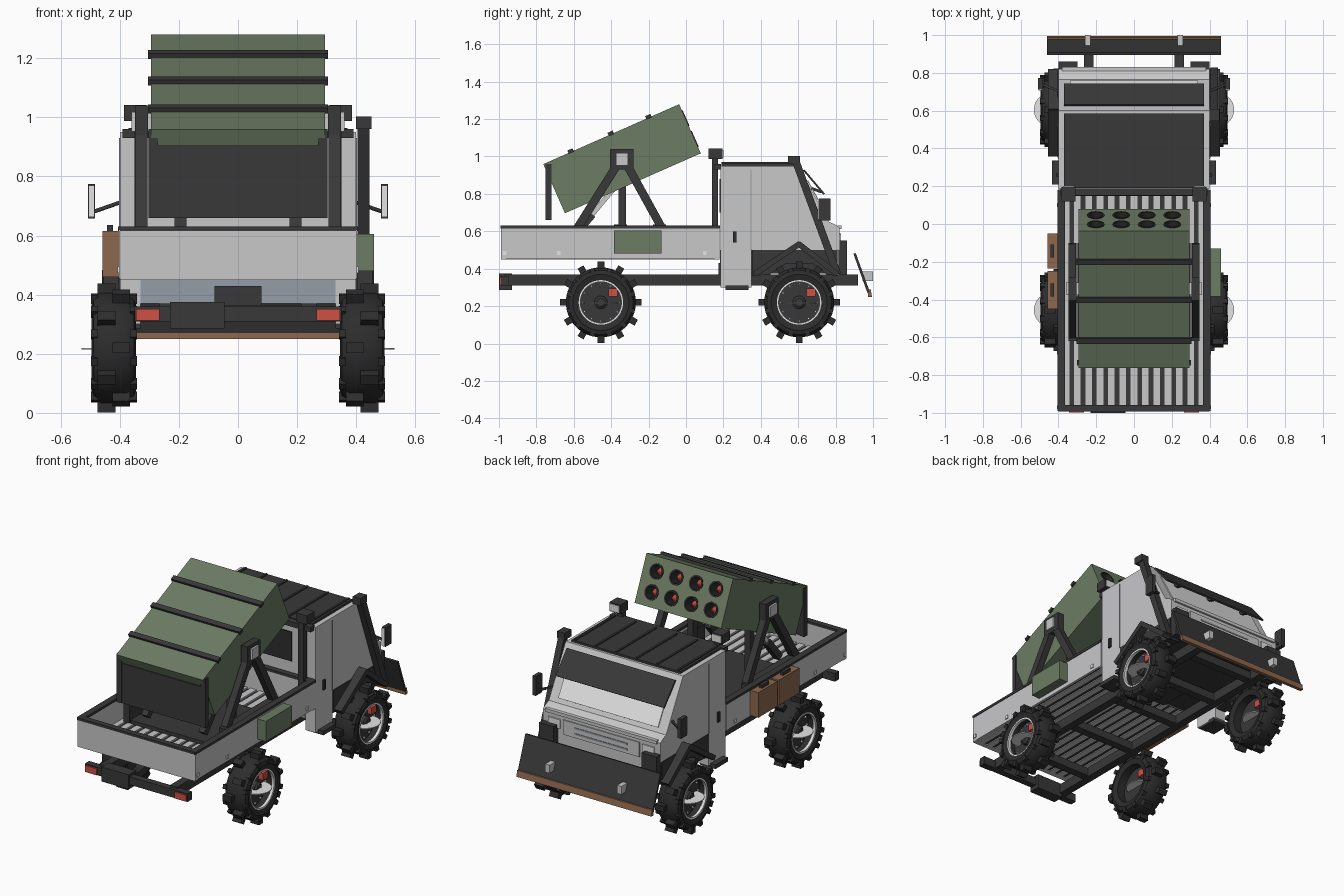
import bpy, bmesh, math
from mathutils import Matrix, Vector

if "Cube" in bpy.data.objects:
    bpy.data.objects.remove(bpy.data.objects["Cube"])

def mat(name, r, g, b):
    m = bpy.data.materials.new(name)
    m.diffuse_color = (r, g, b, 1)
    m.use_nodes = True
    m.node_tree.nodes["Principled BSDF"].inputs["Base Color"].default_value = m.diffuse_color
    return m

LIGHT = mat("light grey paint", .58, .58, .59)
DARK = mat("dark steel", .04, .04, .04)
BLACK = mat("black rubber", .026, .026, .027)
GREEN = mat("olive green", .15, .2, .125)
BROWN = mat("rust brown", .27, .14, .075)
RED = mat("signal red", .62, .08, .06)
GLASS = mat("blue grey", .3, .34, .38)
WHITE = mat("pale metal", .78, .78, .78)

def finish(name, bm, m, M=None, smooth=False):
    bmesh.ops.recalc_face_normals(bm, faces=bm.faces)
    me = bpy.data.meshes.new(name)
    bm.to_mesh(me)
    bm.free()
    me.materials.append(m)
    o = bpy.data.objects.new(name, me)
    bpy.context.collection.objects.link(o)
    if M:
        o.matrix_world = M
    if smooth:
        bpy.ops.object.select_all(action='DESELECT')
        o.select_set(True)
        bpy.context.view_layer.objects.active = o
        bpy.ops.object.shade_smooth_by_angle(angle=math.radians(35))
    return o

def cube(bm, size, M):
    bmesh.ops.create_cube(bm, matrix=M @ Matrix.Diagonal((*size, 1)))

def box(name, x, y, z, m, M=None):
    """Box from (min, max) ranges."""
    bm = bmesh.new()
    c = [(a[0] + a[1]) / 2 for a in (x, y, z)]
    cube(bm, [a[1] - a[0] for a in (x, y, z)], Matrix.Translation(c))
    return finish(name, bm, m, M)

def pair(name, x, y, z, m):
    box(name + "_right", x, y, z, m)
    box(name + "_left", (-x[1], -x[0]), y, z, m)

def beam(name, p, q, w, h, m):
    p, q = Vector(p), Vector(q)
    M = Matrix.Translation((p + q) / 2) @ (q - p).to_track_quat('Y', 'Z').to_matrix().to_4x4()
    bm = bmesh.new()
    cube(bm, (w, (q - p).length, h), M)
    return finish(name, bm, m)

def prism(name, pts, x0, x1, m):
    """Extrude a (y, z) profile along x."""
    bm = bmesh.new()
    f = bm.faces.new([bm.verts.new((x0, y, z)) for y, z in pts])
    r = bmesh.ops.extrude_face_region(bm, geom=[f])
    bmesh.ops.translate(bm, vec=(x1 - x0, 0, 0),
                        verts=[v for v in r['geom'] if isinstance(v, bmesh.types.BMVert)])
    return finish(name, bm, m)

def lathe(name, prof, m, M, n=40, closed=True):
    """Spin an (r, x) profile around the x axis."""
    bm = bmesh.new()
    rings = [[bm.verts.new((x, r * math.cos(i * math.tau / n), r * math.sin(i * math.tau / n)))
              for i in range(n)] for r, x in prof]
    for k in range(len(prof) if closed else len(prof) - 1):
        a, b = rings[k], rings[(k + 1) % len(prof)]
        for i in range(n):
            j = (i + 1) % n
            bm.faces.new((a[i], a[j], b[j], b[i]))
    if not closed:
        bm.faces.new(rings[0])
        bm.faces.new(rings[-1])
    return finish(name, bm, m, M, True)

# Wheels
TIRE = [(.118, -.065), (.15, -.075), (.172, -.068), (.187, -.045),
        (.187, .045), (.172, .068), (.15, .075), (.118, .065)]
for s in (1, -1):
    for label, wy in (("rear", -.455), ("front", .605)):
        tag = label + ("_right" if s > 0 else "_left")
        M = Matrix.Translation((s * .42, wy, .22))
        side = lambda p: [(r, s * x) for r, x in p]
        lathe("tire_" + tag, side(TIRE), BLACK, M, 48)
        lathe("rim_ring_" + tag, side([(.11, .05), (.119, .05), (.119, .068), (.11, .068)]), WHITE, M)
        lathe("wheel_dish_" + tag, side([(.118, -.012), (.118, .012)]), DARK, M, closed=False)
        lathe("hub_" + tag, side([(.035, 0), (.035, .035), (.022, .045)]), DARK, M, 16, False)
        knobs, bolts = bmesh.new(), bmesh.new()
        for i in range(12):
            R = Matrix.Rotation(i * math.tau / 12, 4, 'X')
            off = s * (.025 if i % 2 == 0 else -.025)
            cube(knobs, (.06, .036, .038), R @ Matrix.Translation((off, 0, .199)))
            for e in (-.066, .066):
                cube(knobs, (.024, .026, .03), R @ Matrix.Rotation(.26, 4, 'X') @ Matrix.Translation((e, 0, .172)))
            cube(bolts, (.012, .009, .009), R @ Matrix.Translation((s * .016, 0, .1)))
        finish("tread_knobs_" + tag, knobs, BLACK, M)
        finish("wheel_bolts_" + tag, bolts, WHITE, M)
        box("brake_caliper_" + tag, (-.02, .04), (.04, .088), (.032, .075), RED, M)
        lathe("hub_disc_" + tag, [(.09, -.003), (.09, .003)], WHITE,
              Matrix.Translation((s * .44, wy, .217)) @ Matrix.Rotation(math.pi / 2, 4, 'Y'), 32, False)

# Chassis
pair("chassis_rail", (.215, .265), (-.97, .92), (.31, .37), DARK)
for i, y in enumerate((-.7, -.3, .1, .45, .78)):
    box(f"cross_member_{i}", (-.24, .24), (y - .025, y + .025), (.315, .365), DARK)
box("rear_bumper", (-.35, .35), (-.99, -.95), (.31, .36), DARK)
box("tow_block", (-.23, -.045), (-1, -.93), (.285, .375), DARK)
pair("tail_light", (.265, .345), (-.997, -.985), (.312, .352), RED)

# Cargo bed
box("bed_base", (-.39, .39), (-.98, .17), (.455, .468), DARK)
for i in range(13):
    x = -.36 + i * .06
    box(f"bed_plank_{i}", (x - .02, x + .02), (-.97, .165), (.45, .478), LIGHT)
pair("bed_side", (.372, .402), (-.99, .18), (.455, .618), LIGHT)
pair("bed_side_rim", (.366, .406), (-.99, .18), (.615, .63), DARK)
for n, y in (("tailgate", -.99), ("headboard", .15)):
    box(n, (-.4, .4), (y, y + .03), (.45, .618), LIGHT)
    box(n + "_rim", (-.4, .4), (y - .003, y + .033), (.615, .63), DARK)
for i, y in enumerate((-.97, -.68, .1)):
    pair(f"bed_latch_{i}", (.4, .408), (y - .01, y + .01), (.473, .495), WHITE)

# Storage boxes
box("side_locker", (.4, .46), (-.385, -.13), (.48, .605), GREEN)
for i, (a, b) in enumerate(((-.235, -.05), (-.45, -.25))):
    box(f"crate_{i}", (-.458, -.403), (a, b), (.46, .615), BROWN)
    box(f"crate_handle_{i}", (-.443, -.423), ((a + b) / 2 - .035, (a + b) / 2 + .035), (.612, .635), DARK)

# Cab shell
prism("cab", [(.185, .5), (.185, .95), (.6, .95), (.765, .65), (.8, .635), (.82, .62), (.82, .5)], -.4, .4, LIGHT)
pair("cab_rear_corner", (.33, .4), (.185, .35), (.3, .5), LIGHT)
box("cab_core", (-.335, .335), (.19, .81), (.375, .5), DARK)
box("cab_nose_lower", (-.33, .33), (.8, .82), (.4, .51), LIGHT)
box("cab_lower_back", (-.33, .33), (.183, .19), (.37, .5), GLASS)
box("gearbox", (-.08, .08), (.175, .4), (.365, .43), DARK)
box("roof_panel", (-.37, .37), (.19, .585), (.95, .963), DARK)
for i, x in enumerate((-.35, -.21, -.07, .07, .21, .35)):
    box(f"roof_rib_{i}", (x - .006, x + .006), (.19, .58), (.96, .97), DARK)
box("rear_window", (-.24, .24), (.178, .186), (.7, .88), BLACK)
prism("windshield", [(.648, .869), (.755, .675), (.76, .678), (.653, .872)], -.34, .34, WHITE)
prism("windshield_visor", [(.625, .925), (.735, .795), (.743, .801), (.633, .931)], -.37, .37, DARK)
for i, x in enumerate((-.25, 0, .25)):
    beam(f"visor_bracket_{i}", (x, .67, .83), (x, .725, .81), .02, .015, DARK)
box("nose_ledge", (-.38, .38), (.81, .832), (.612, .632), LIGHT)
box("grille_panel", (-.26, .26), (.815, .827), (.5, .59), LIGHT)
for i, z in enumerate((.525, .56)):
    box(f"grille_slot_{i}", (-.18, .18), (.82, .83), (z - .005, z + .005), GLASS)
pair("headlight", (.28, .36), (.815, .828), (.53, .585), WHITE)
pair("nose_guard", (.3, .4), (.815, .86), (.37, .55), DARK)
pair("door_handle", (.398, .41), (.25, .27), (.54, .6), BLACK)
pair("door_seam", (.398, .403), (.345, .35), (.5, .93), GLASS)
pair("side_step", (.33, .435), (.21, .335), (.285, .31), DARK)

for s, t in ((1, "right"), (-1, "left")):
    # Fender braces over front wheels
    sx = sorted((s * .335, s * .404))
    prism("wheel_well_" + t, [(.352, .36), (.352, .5), (.81, .5), (.81, .36), (.75, .37), (.68, .425), (.53, .425), (.45, .37)],
          sx[0], sx[1], DARK)
    beam("fender_rear_" + t, (s * .42, .365, .37), (s * .42, .61, .535), .07, .03, DARK)
    beam("fender_front_" + t, (s * .42, .6, .535), (s * .42, .81, .37), .07, .03, DARK)
    # Mirrors
    box("mirror_" + t, *[sorted((s * .483, s * .507)), (.712, .772), (.657, .775)], DARK)
    box("mirror_glass_" + t, sorted((s * .485, s * .505)), (.706, .713), (.662, .77), WHITE)
    beam("mirror_arm_" + t, (s * .39, .7, .715), (s * .49, .74, .65 + .03), .012, .012, DARK)
    # Roll bar with work lamps
    box("roll_post_" + t, sorted((s * .312, s * .35)), (.14, .172), (.47, .99), DARK)
    box("work_lamp_" + t, sorted((s * .31, s * .385)), (.12, .195), (.987, 1.042), DARK)
    box("work_lamp_face_" + t, sorted((s * .318, s * .377)), (.194, .2), (.994, 1.035), WHITE)
    # Launcher stand
    x = s * .327
    beam("stand_leg_rear_" + t, (x, -.34, 1.0), (x, -.585, .61), .04, .045, DARK)
    beam("stand_leg_front_" + t, (x, -.34, 1.0), (x, -.125, .61), .04, .045, DARK)
    pair_x = sorted((s * .305, s * .348))
    box("stand_head_" + t, pair_x, (-.405, -.28), (.93, 1.04), DARK)
    box("pivot_" + t, sorted((s * .29, s * .36)), (-.375, -.31), (.952, 1.018), LIGHT)
    box("stand_foot_" + t, pair_x, (-.62, -.1), (.475, .615), DARK)
    box("column_" + t, sorted((s * .175, s * .215)), (-.36, -.32), (.47, .86), DARK)
    beam("actuator_body_" + t, (s * .195, -.62, .55), (s * .195, -.5, .69), .04, .04, DARK)
    beam("actuator_rod_" + t, (s * .195, -.56, .62), (s * .195, -.36, .86), .026, .026, LIGHT)
    box("shield_post_" + t, sorted((s * .27, s * .302)), (-.75, -.72), (.66, .96), DARK)
box("roll_crossbar", (-.39, .39), (.15, .188), (.93, .96), DARK)
box("stand_base", (-.3, .3), (-.62, -.1), (.475, .5), DARK)

# Snorkel on the right side
beam("snorkel_pipe", (.425, .585, .98), (.425, .81, .37), .04, .04, DARK)
box("snorkel_head", (.4, .452), (.545, .61), (.96, 1.003), DARK)

# Plow
prism("plow_blade", [(.895, .48), (.97, .27), (.983, .275), (.908, .483)], -.46, .46, DARK)
prism("plow_edge", [(.972, .25), (.994, .25), (.988, .288), (.972, .288)], -.46, .46, BROWN)
pair("plow_lug", (.23, .26), (.945, 1.0), (.335, .385), LIGHT)

# Rocket launcher, tilted
L = Matrix.Translation((-.342, 0, 0)).to_4x4()
L = Matrix.Translation((0, -.342, .988)) @ Matrix.Rotation(math.radians(23.8), 4, 'X')
pod = box("launcher_box", (-.295, .295), (-.397, .397), (-.1435, .1435), GREEN, L)
for i, y in enumerate((-.235, 0, .22)):
    box(f"launcher_band_{i}", (-.305, .305), (y - .015, y + .015), (.138, .158), DARK, L)
cut = bmesh.new()
for i in range(4):
    for j in (-1, 1):
        T = Matrix.Translation((-.2025 + i * .135, .397, j * .06))
        Q = T @ Matrix.Rotation(math.pi / 2, 4, 'X')
        bmesh.ops.create_cone(cut, cap_ends=True, segments=24, radius1=.042, radius2=.042, depth=.16, matrix=Q)
        A = L @ T @ Matrix.Rotation(math.pi / 2, 4, 'Z')   # local x now points forward
        lathe(f"tube_{i}_{j}", [(.036, -.078), (.036, .004), (.046, .004), (.046, -.002), (.0425, -.08)], BLACK, A, 24, False)
        lathe(f"rocket_nose_{i}_{j}", [(.026, -.077), (.024, -.045), (.004, -.008)], RED, A, 16, False)
cutter = finish("tube_cutter", cut, GREEN, L)
cutter.hide_render = True
mod = pod.modifiers.new("tubes", 'BOOLEAN')
mod.operation, mod.object, mod.solver = 'DIFFERENCE', cutter, 'EXACT'
bpy.context.view_layer.update()
bpy.context.view_layer.objects.active = pod
bpy.ops.object.modifier_apply(modifier=mod.name)
bpy.data.objects.remove(cutter)
box("blast_shield", (-.3, .3), (-.745, -.725), (.66, .905), DARK)
